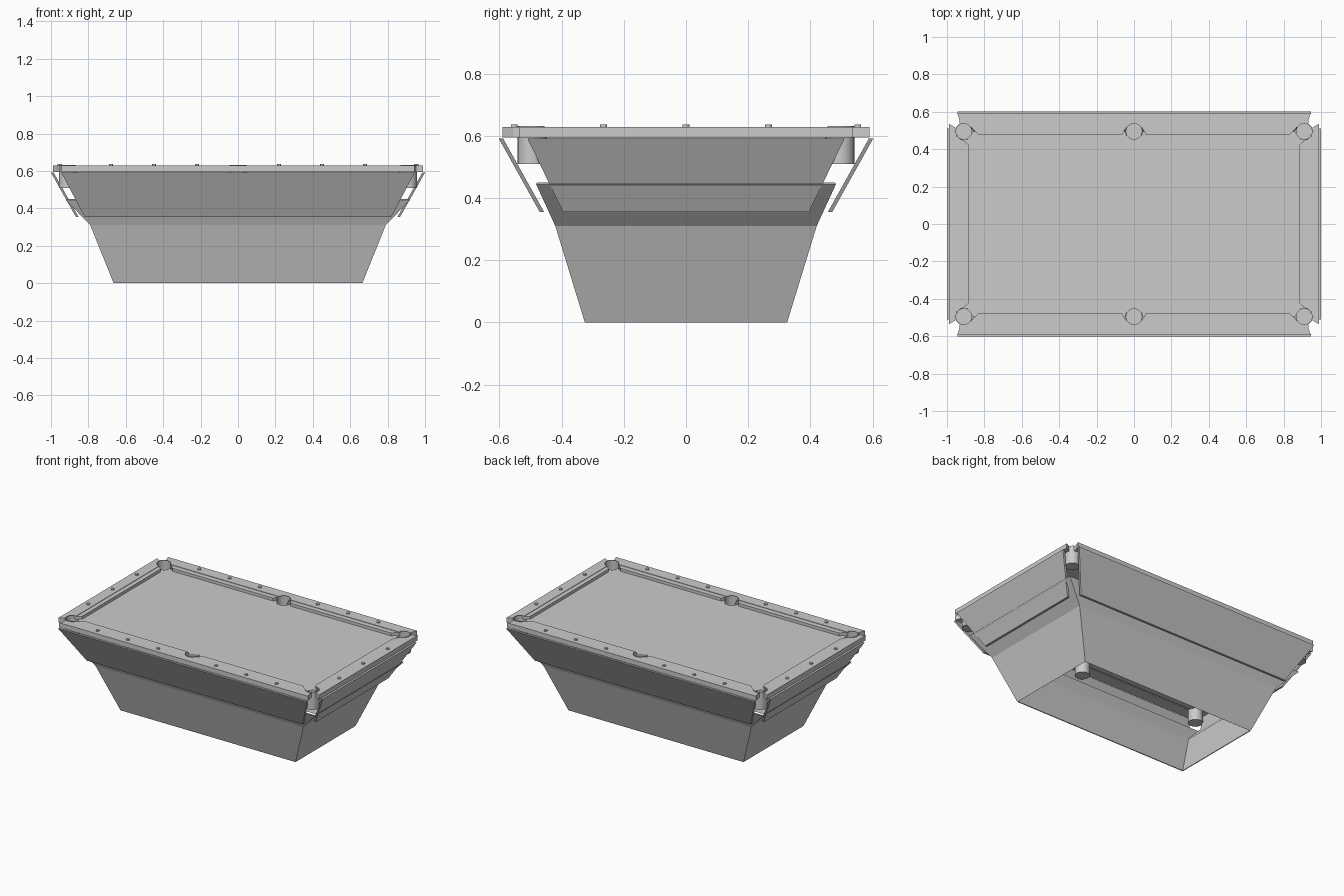
import bpy, bmesh
from math import sin, cos, pi, radians, asin
from mathutils import Vector

cube = bpy.data.objects.get("Cube")
if cube:
    bpy.data.objects.remove(cube, do_unlink=True)

grey = bpy.data.materials.new("plain_grey")
grey.use_nodes = True
grey.diffuse_color = (0.6, 0.6, 0.6, 1)
grey.node_tree.nodes["Principled BSDF"].inputs["Base Color"].default_value = (0.6, 0.6, 0.6, 1)

PX, PY, R = 0.91, 0.495, 0.046          # pocket centre and radius
BED, RAIL, TOP = 0.605, 0.595, 0.628    # heights


def finish(name, bm):
    bmesh.ops.recalc_face_normals(bm, faces=bm.faces)
    mesh = bpy.data.meshes.new(name)
    bm.to_mesh(mesh)
    bm.free()
    mesh.materials.append(grey)
    obj = bpy.data.objects.new(name, mesh)
    bpy.context.collection.objects.link(obj)
    return obj


def loft(name, rings, caps=True):
    """Join rings of equal length with quads."""
    bm = bmesh.new()
    loops = [[bm.verts.new(p) for p in ring] for ring in rings]
    n = len(loops[0])
    for a, b in zip(loops, loops[1:]):
        for i in range(n):
            j = (i + 1) % n
            bm.faces.new((a[i], a[j], b[j], b[i]))
    if caps:
        bm.faces.new(loops[0])
        bm.faces.new(loops[-1])
    return finish(name, bm)


def prism(name, outline, z0, z1):
    return loft(name, [[(x, y, z) for x, y in outline] for z in (z0, z1)])


def arc(cx, cy, a0, a1, n=10):
    angles = [radians(a0 + (a1 - a0) * i / n) for i in range(n + 1)]
    return [(cx + R * cos(a), cy + R * sin(a)) for a in angles]


def flip(points, sx, sy):
    return [(sx * x, sy * y) for x, y in points]


def mirrored(half, axis):
    """Close a half outline by reflecting it across x = 0 or y = 0."""
    other = flip(half, -1, 1) if axis == 0 else flip(half, 1, -1)
    return half + [p for p in reversed(other) if abs(p[axis]) > 1e-5]


def rect(hx, hy, z):
    return [(-hx, -hy, z), (hx, -hy, z), (hx, hy, z), (-hx, hy, z)]


# Flared hollow base, open above and below
base = loft("base", [rect(0.665, 0.325, 0), rect(0.79, 0.42, 0.31),
                     rect(0.92, 0.482, 0.445)], caps=False)
shell = base.modifiers.new("wall", "SOLIDIFY")
shell.thickness = 0.006
shell.offset = -1

# Playing bed with a notch at every pocket
quarter = arc(0, PY, 270, 360) + arc(PX, PY, 180, 270)
quarter.append((PX, 0))
bed_half = mirrored(quarter, 1)
bed_outline = mirrored(bed_half, 0)
prism("bed", bed_outline, 0.59, BED)

# Rails: straight inner edge, curved round the pockets
lift = math_angle = asin((0.51 - PY) / R) * 180 / pi
long_half = arc(0, PY, 90, lift) + arc(PX, PY, 180 - lift, 62)
long_half += [(0.932, 0.555), (0.945, 0.59)]
long_rail = mirrored(long_half, 0)

short_half = [(0.915, 0)] + arc(PX, PY, 276, 384) + [(0.97, 0.525), (0.99, 0.535), (0.99, 0)]
short_rail = mirrored(short_half, 1)

# Cushions with angled ends
long_cushion = [(0.045, 0.512), (0.065, 0.475), (0.83, 0.475), (0.866, 0.512)]
short_cushion = [(0.917, 0.452), (0.885, 0.425), (0.885, -0.425), (0.917, -0.452)]


def panel(name, top, bottom, place):
    """Sloping apron board; points are (half width, distance, height)."""
    rings = []
    for back in (0, 0.014):
        ring = []
        for side, (w, d, z) in ((-1, top), (1, top), (1, bottom), (-1, bottom)):
            ring.append(place(side * w, d - back, z))
        rings.append(ring)
    loft(name, rings)


def stud(name, x, y):
    bm = bmesh.new()
    bmesh.ops.create_cone(bm, cap_ends=True, segments=12, radius1=0.011, radius2=0.011, depth=0.012)
    bmesh.ops.translate(bm, verts=bm.verts, vec=(x, y, TOP + 0.002))
    finish(name, bm)


for s, end in ((-1, "front"), (1, "back")):
    prism(end + "_rail", flip(long_rail, 1, s), RAIL, TOP)
    panel(end + "_apron", (0.945, 0.602, 0.592), (0.82, 0.47, 0.355),
          lambda w, d, z: (w, s * d, z))
    for t, side in ((-1, "right"), (1, "left")):
        prism(f"{end}_{side}_cushion", flip(long_cushion, t, s), BED - 0.005, TOP - 0.003)
        for i in range(3):
            stud(f"{end}_{side}_stud_{i + 1}", t * (0.22 + 0.23 * i), s * 0.552)

for s, side in ((-1, "right"), (1, "left")):
    prism(side + "_rail", flip(short_rail, s, 1), RAIL, TOP)
    panel(side + "_apron", (0.51, 1.0, 0.592), (0.395, 0.867, 0.355),
          lambda w, d, z: (s * d, w, z))
    prism(side + "_cushion", flip(short_cushion, s, 1), BED - 0.005, TOP - 0.003)
    for i in (-1, 0, 1):
        stud(f"{side}_stud_{i + 2}", s * 0.953, i * 0.265)


# Pocket cups, rim lowered to the bed on the playing side
def pocket(name, cx, cy):
    inward = Vector((-cx, -cy)) if cx == 0 else Vector((-cx / PX, -cy / PY))
    inward.normalize()
    rings = []
    for r, z in ((R, 0.51), (R, None), (R - 0.004, None), (R - 0.004, 0.518)):
        ring = []
        for i in range(24):
            d = Vector((cos(i * pi / 12), sin(i * pi / 12)))
            rim = BED if d.dot(inward) > 0.3 else TOP + 0.004
            ring.append((cx + r * d.x, cy + r * d.y, rim if z is None else z))
        rings.append(ring)
    obj = loft(name, rings)
    bpy.ops.object.select_all(action="DESELECT")
    obj.select_set(True)
    bpy.context.view_layer.objects.active = obj
    bpy.ops.object.shade_smooth_by_angle(angle=radians(35))


for x, column in ((-PX, "right"), (0, "middle"), (PX, "left")):
    for y, row in ((-PY, "front"), (PY, "back")):
        pocket(f"{row}_{column}_pocket", x, y)
